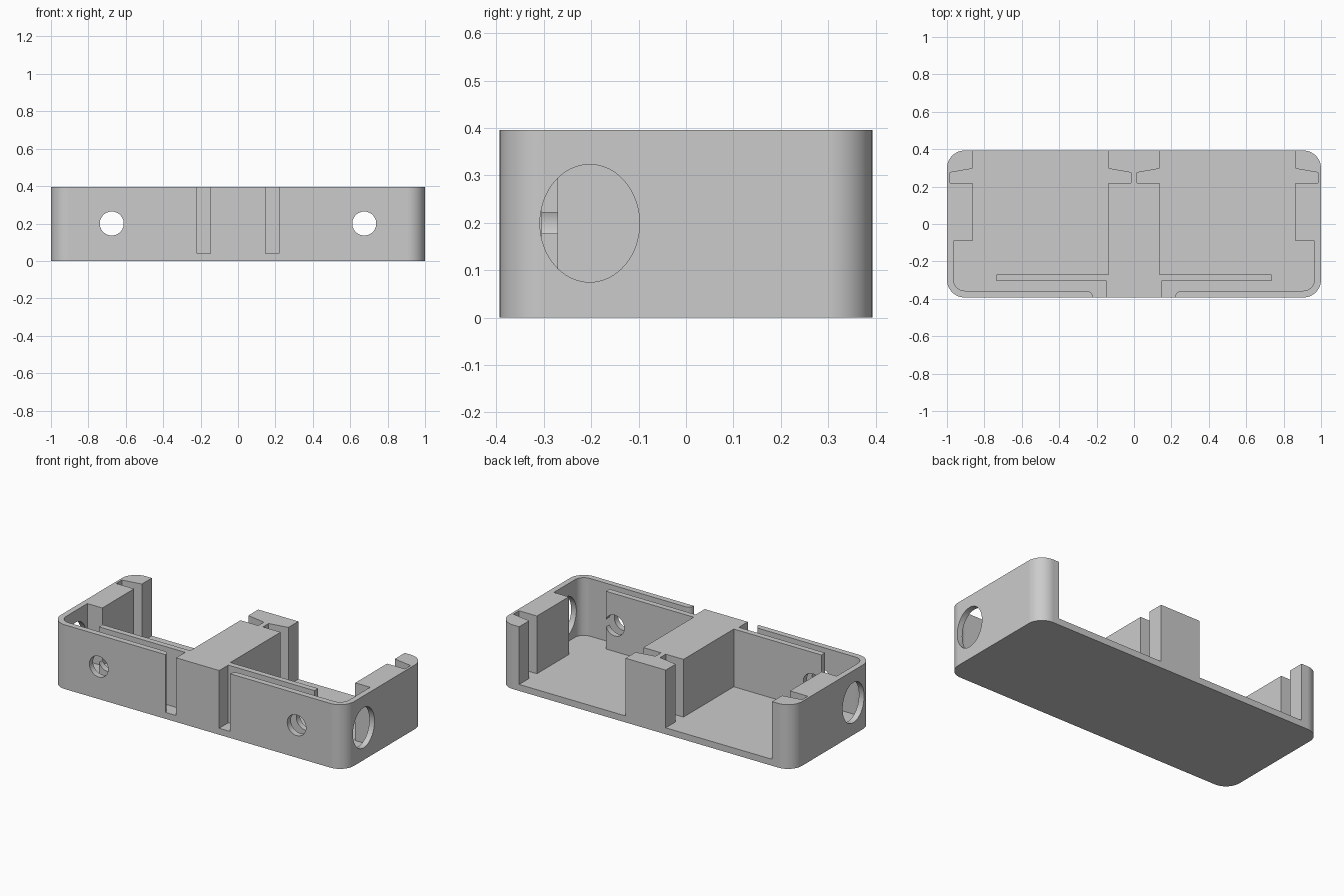
import bpy, bmesh, math
from mathutils import Matrix

cube = bpy.data.objects.get("Cube")
if cube:
    bpy.data.objects.remove(cube, do_unlink=True)

HALF_X, HALF_Y, HEIGHT, FLOOR = 1.0, 0.393, 0.396, 0.04

grey = bpy.data.materials.new("light grey plastic")
grey.use_nodes = True
colour = (0.6, 0.6, 0.6, 1)
grey.diffuse_color = colour
grey.node_tree.nodes["Principled BSDF"].inputs["Base Color"].default_value = colour


def arc(cx, cy, r, start, end, steps=12):
    """Points along a circular arc, angles in degrees."""
    angles = [math.radians(start + (end - start) * i / steps) for i in range(steps + 1)]
    return [(cx + r * math.cos(a), cy + r * math.sin(a)) for a in angles]


def finish(name, bm):
    bmesh.ops.recalc_face_normals(bm, faces=bm.faces)
    mesh = bpy.data.meshes.new(name)
    bm.to_mesh(mesh)
    bm.free()
    mesh.materials.append(grey)
    obj = bpy.data.objects.new(name, mesh)
    bpy.context.collection.objects.link(obj)
    return obj


def prism(name, points, z0, z1):
    """Extrude a flat outline upwards from z0 to z1."""
    bm = bmesh.new()
    face = bm.faces.new([bm.verts.new((x, y, z0)) for x, y in points])
    top = bmesh.ops.extrude_face_region(bm, geom=[face])["geom"]
    verts = [v for v in top if isinstance(v, bmesh.types.BMVert)]
    bmesh.ops.translate(bm, verts=verts, vec=(0, 0, z1 - z0))
    return finish(name, bm)


def drill(name, centre, axis, scale, depth):
    """Round or oval cutter lying along x or y."""
    bm = bmesh.new()
    turn = Matrix.Rotation(math.pi / 2, 4, "Y" if axis == "x" else "X")
    bmesh.ops.create_cone(bm, cap_ends=True, segments=64, radius1=1, radius2=1,
                          depth=depth, matrix=turn)
    bmesh.ops.scale(bm, verts=bm.verts, vec=scale)
    bmesh.ops.translate(bm, verts=bm.verts, vec=centre)
    return finish(name, bm)


# Solid case with rounded vertical corners
R = 0.095
outline = []
for sx, sy, start in ((1, 1, 0), (-1, 1, 90), (-1, -1, 180), (1, -1, 270)):
    outline += arc(sx * (HALF_X - R), sy * (HALF_Y - R), R, start, start + 90)
case = prism("case_body", outline, 0, HEIGHT)

# Compartment: front slot, baffle, centre divider, panel grooves, end blocks
pocket = [(0.147, -0.5), (0.147, -0.305), (0.735, -0.305), (0.735, -0.27),
          (0.137, -0.27), (0.137, 0.22), (0.016, 0.22), (0.016, 0.275),
          (0.137, 0.296), (0.137, 0.5), (0.863, 0.5), (0.863, 0.296),
          (0.985, 0.275), (0.985, 0.22), (0.863, 0.22), (0.863, -0.09),
          (0.965, -0.09)]
pocket += arc(0.905, -0.297, 0.06, 0, -90)
pocket += arc(0.255, -0.392, 0.035, 90, 180)
pocket += [(0.22, -0.5)]

cutters = []
for side, s in (("left", 1), ("right", -1)):
    cutters += [
        prism(side + "_compartment", [(s * x, y) for x, y in pocket], FLOOR, 0.6),
        # Small hole through the front wall and baffle
        drill(side + "_front_hole", (s * 0.675, -0.34, 0.2), "y", (0.064, 1, 0.064), 0.24),
        # Large oval hole in the end wall
        drill(side + "_end_hole", (s * 1.0, -0.203, 0.199), "x", (1, 0.105, 0.124), 0.2),
    ]

bpy.context.view_layer.objects.active = case
for cutter in cutters:
    cutter.hide_render = True
    mod = case.modifiers.new(cutter.name, "BOOLEAN")
    mod.operation = "DIFFERENCE"
    mod.solver = "EXACT"
    mod.object = cutter
    bpy.ops.object.modifier_apply(modifier=mod.name)
for cutter in cutters:
    bpy.data.objects.remove(cutter, do_unlink=True)

# Smooth the curves, keep the corners crisp
bpy.ops.object.select_all(action="DESELECT")
case.select_set(True)
bpy.ops.object.shade_smooth_by_angle(angle=math.radians(30))
weighted = case.modifiers.new("even_shading", "WEIGHTED_NORMAL")
weighted.keep_sharp = True
